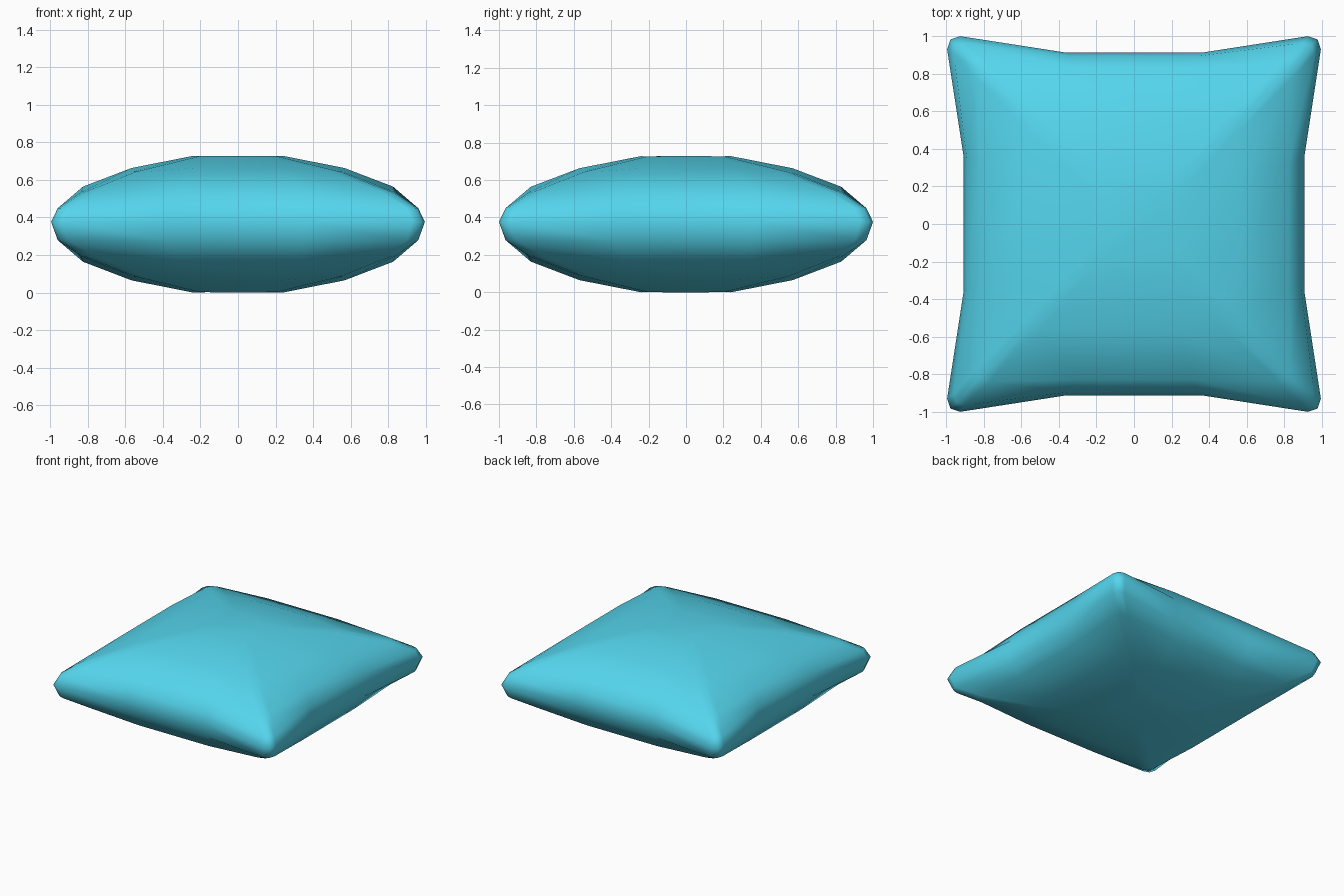
import bpy
import bmesh

if "Cube" in bpy.data.objects:
    bpy.data.objects.remove(bpy.data.objects["Cube"])

MID_Z = 0.366

# Each ring: half-width at mid side, half-width at corner, corner bevel,
# spread of the mid-side points, height at mid side, height at corner (from centre)
rings = [
    (0.24, 0.22, 0.06, 0.12, 0.364, 0.362),
    (0.57, 0.56, 0.07, 0.23, 0.299, 0.280),
    (0.83, 0.84, 0.07, 0.32, 0.200, 0.170),
    (0.895, 0.965, 0.06, 0.35, 0.095, 0.085),
    (0.912, 1.00, 0.07, 0.36, 0.012, 0.012),
]


def ring_points(mid, corner, bevel, spread, z_mid, z_corner, sign):
    """Pinched square outline, five points for each quarter turn."""
    quarter = [
        (mid, -spread, z_mid), (mid, spread, z_mid),
        (corner, corner - bevel, z_corner),
        (corner - bevel * 0.25, corner - bevel * 0.25, z_corner),
        (corner - bevel, corner, z_corner),
    ]
    points = []
    for _ in range(4):
        points += [(x * 0.995, y, MID_Z + sign * z) for x, y, z in quarter]
        quarter = [(-y, x, z) for x, y, z in quarter]
    return points


# Pillow: rings from the top cap, over the seam, to the bottom cap
bm = bmesh.new()
loops = [ring_points(*r, 1) for r in rings]
loops += [ring_points(*r, -1) for r in reversed(rings[:-1])]
loops = [[bm.verts.new(p) for p in loop] for loop in loops]
for a, b in zip(loops, loops[1:]):
    n = len(a)
    for i in range(n):
        j = (i + 1) % n
        bm.faces.new((a[i], b[i], b[j], a[j]))
bm.faces.new(loops[0])
bm.faces.new(list(reversed(loops[-1])))
bmesh.ops.recalc_face_normals(bm, faces=bm.faces[:])
# rest exactly on the ground
low = min(v.co.z for v in bm.verts)
bmesh.ops.translate(bm, verts=bm.verts[:], vec=(0, 0, -low))
for f in bm.faces:
    f.smooth = True

mesh = bpy.data.meshes.new("pillow")
bm.to_mesh(mesh)
bm.free()
pillow = bpy.data.objects.new("pillow", mesh)
bpy.context.collection.objects.link(pillow)

# Turquoise fabric
fabric = bpy.data.materials.new("turquoise_fabric")
fabric.diffuse_color = (0.09, 0.67, 0.85, 1)
fabric.use_nodes = True
fabric.node_tree.nodes["Principled BSDF"].inputs["Base Color"].default_value = fabric.diffuse_color
mesh.materials.append(fabric)
